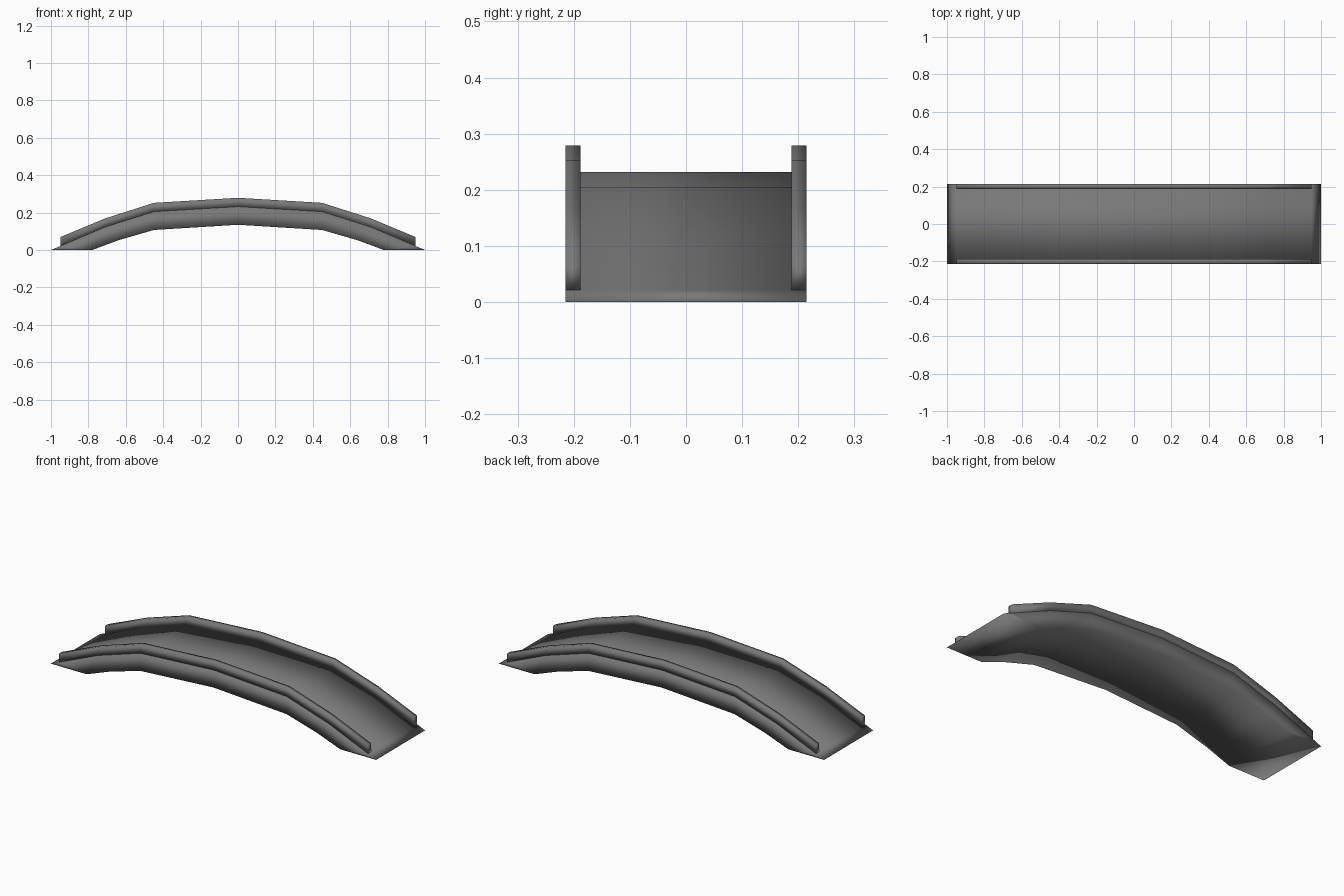
import bpy, bmesh

if "Cube" in bpy.data.objects:
    bpy.data.objects.remove(bpy.data.objects["Cube"])

grey = bpy.data.materials.new("dark grey stone")
grey.diffuse_color = (0.19, 0.19, 0.19, 1)
grey.use_nodes = True
grey.node_tree.nodes["Principled BSDF"].inputs["Base Color"].default_value = grey.diffuse_color


def mirrored(half):
    """Extend a half line (x from 0 outwards) to both sides."""
    return [(-x, z) for x, z in reversed(half[1:])] + half


def arched_strip(name, upper, lower, y0, y1):
    """Closed band between an upper and a lower line, running from y0 to y1."""
    bm = bmesh.new()
    rings = []
    for (xu, zu), (xl, zl) in zip(upper, lower):
        rings.append([bm.verts.new(p) for p in
                      ((xu, y0, zu), (xu, y1, zu), (xl, y1, zl), (xl, y0, zl))])
    for a, b in zip(rings, rings[1:]):
        for i in range(4):
            j = (i + 1) % 4
            bm.faces.new((a[i], a[j], b[j], b[i]))
    bm.faces.new(rings[0])
    bm.faces.new(rings[-1])
    bmesh.ops.recalc_face_normals(bm, faces=bm.faces)
    for f in bm.faces:
        f.smooth = True
    mesh = bpy.data.meshes.new(name)
    bm.to_mesh(mesh)
    bm.free()
    mesh.materials.append(grey)
    obj = bpy.data.objects.new(name, mesh)
    bpy.context.collection.objects.link(obj)
    return obj


# Half profiles, from the crest to the foot of the ramp
deck_top = [(0, 0.232), (0.45, 0.205), (0.71, 0.123), (0.95, 0.021), (1, 0)]
deck_under = [(0, 0.135), (0.45, 0.107), (0.64, 0.052), (0.78, 0), (0.78, 0)]
rail_top = [(0, 0.279), (0.45, 0.252), (0.71, 0.169), (0.95, 0.069)]

# Arched deck: the last underside point is shared, so weld it
deck = arched_strip("bridge_deck", mirrored(deck_top), mirrored(deck_under), -0.215, 0.215)
bm = bmesh.new()
bm.from_mesh(deck.data)
bmesh.ops.remove_doubles(bm, verts=bm.verts, dist=0.0005)
bmesh.ops.recalc_face_normals(bm, faces=bm.faces)
bm.to_mesh(deck.data)
bm.free()

# Kerb rails flush with both deck sides
for name, y0, y1 in (("front_rail", -0.215, -0.188), ("back_rail", 0.188, 0.215)):
    arched_strip(name, mirrored(rail_top), mirrored(deck_top[:4]), y0, y1)
